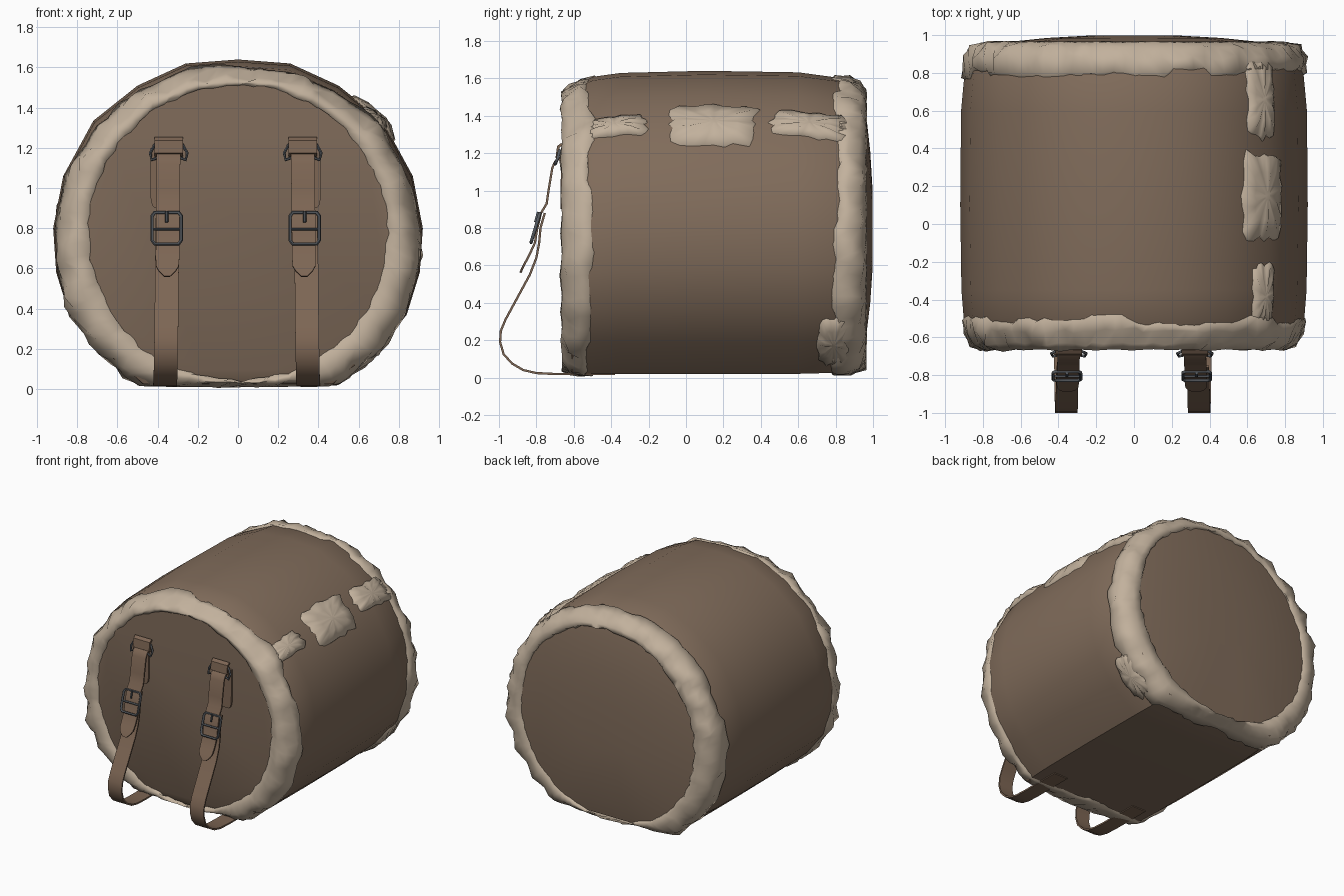
import bpy, bmesh, math, random
from mathutils import Vector

if "Cube" in bpy.data.objects:
    bpy.data.objects.remove(bpy.data.objects["Cube"])

random.seed(7)


def mat(name, col):
    m = bpy.data.materials.new(name)
    m.diffuse_color = (*col, 1)
    m.use_nodes = True
    m.node_tree.nodes["Principled BSDF"].inputs["Base Color"].default_value = m.diffuse_color
    return m


LEATHER = mat("brown_leather", (0.218, 0.150, 0.104))
FUR = mat("cream_fur", (0.54, 0.44, 0.335))
STRAP = mat("strap_leather", (0.205, 0.132, 0.088))
METAL = mat("dark_metal", (0.095, 0.105, 0.118))


def make(name, verts, faces, material, angle=40):
    me = bpy.data.meshes.new(name)
    me.from_pydata([tuple(v) for v in verts], [], faces)
    bm = bmesh.new()
    bm.from_mesh(me)
    bmesh.ops.recalc_face_normals(bm, faces=bm.faces)
    bm.to_mesh(me)
    bm.free()
    me.materials.append(material)
    ob = bpy.data.objects.new(name, me)
    bpy.context.collection.objects.link(ob)
    bpy.ops.object.select_all(action='DESELECT')
    ob.select_set(True)
    bpy.context.view_layer.objects.active = ob
    bpy.ops.object.shade_smooth_by_angle(angle=math.radians(angle))
    return ob


# Flat-bottomed barrel outline (x, z) and profile along y (y, scale, scale centre z)
HALF = [(0, 1.64), (0.26, 1.62), (0.5, 1.51), (0.72, 1.335), (0.87, 1.06), (0.92, 0.8),
        (0.905, 0.58), (0.84, 0.37), (0.7, 0.19), (0.5, 0.02), (0.2, 0.02), (0, 0.02)]
LOOP = HALF + [(-x, z) for x, z in HALF[-2:0:-1]]
PROFILE = [(-0.652, 0.88, 0.65), (-0.61, 0.94, 0.1), (-0.5, 0.98, 0.02), (-0.35, 0.993, 0.02),
           (0.1, 1, 0.02), (0.6, 0.995, 0.02), (0.85, 0.97, 0.25), (0.935, 0.92, 0.5)]
CAP = [(0.957, 0.8, 0.75), (0.985, 0.5, 0.78), (0.998, 0.25, 0.78)]
CZ = 0.8
ANG = [math.atan2(x, z - CZ) for x, z in HALF]


def outline(t):
    """Point on the outline at angle t measured from straight up."""
    t = (t + math.pi) % (2 * math.pi) - math.pi
    a, sg = abs(t), (1 if t >= 0 else -1)
    for i in range(len(ANG) - 1):
        if a <= ANG[i + 1] + 1e-9:
            (x0, z0), (x1, z1) = HALF[i], HALF[i + 1]
            dx, dz = math.sin(a), math.cos(a)
            ex, ez = x1 - x0, z1 - z0
            r = (x0 * ez - (z0 - CZ) * ex) / (dx * ez - dz * ex)
            return sg * r * dx, CZ + r * dz
    return HALF[-1]


def surf(t, y, off=0.0):
    """Point on the barrel side, moved outward by off."""
    s, zc = PROFILE[0][1:] if y < PROFILE[0][0] else PROFILE[-1][1:]
    for (y0, s0, c0), (y1, s1, c1) in zip(PROFILE, PROFILE[1:]):
        if y0 <= y <= y1:
            k = (y - y0) / (y1 - y0)
            s, zc = s0 + k * (s1 - s0), c0 + k * (c1 - c0)
    x, z = outline(t)
    x, z = x * s, zc + (z - zc) * s
    return Vector((x + off * math.sin(t), y, max(0.004, z + off * math.cos(t))))


def tube_faces(rings, n):
    return [(r * n + i, r * n + (i + 1) % n, (r + 1) * n + (i + 1) % n, (r + 1) * n + i)
            for r in range(rings - 1) for i in range(n)]


# Barrel body
rings = PROFILE + CAP
n = len(LOOP)
verts = [(x * s, y, zc + (z - zc) * s) for y, s, zc in rings for x, z in LOOP]
faces = tube_faces(len(rings), n)
faces += [tuple(range(n)), tuple(range((len(rings) - 1) * n, len(rings) * n))]
make("bag_body", verts, faces, LEATHER, 35)


# Ragged fur trim wrapping each end: (blend from cap ellipse to side, y, outward offset, jitter)
def fur_trim(name, section, out):
    n = 96
    tuft = [random.uniform(0.3, 1) for _ in range(n // 4)]
    lump = [tuft[i // 4] * (0.15, 0.6, 1, 0.5)[i % 4] for i in range(n)]
    wave = [random.uniform(-0.028, 0.028) for _ in range(n // 4)]
    verts = []
    for k, (blend, y, off, jit) in enumerate(section):
        for i in range(n):
            t = 2 * math.pi * (i + 0.3 * random.uniform(-1, 1)) / n
            low = 0.3 if abs(t - math.pi) < 0.6 else 1
            h = lump[(i + k) % n] * jit * low
            if blend is None:
                edge = wave[i // 4] * (k >= len(section) - 2)
                p = surf(t, y + edge + random.uniform(-0.01, 0.01), off + h)
                p.y += out * h * 0.6
            else:
                r = 0.735 + random.uniform(-0.012, 0.012)
                inner = Vector((r * math.sin(t), y, 0.775 + r * math.cos(t)))
                p = inner.lerp(surf(t, -0.61 if out < 0 else 0.9), blend)
                p.y = y + out * h * 0.5
            verts.append(p)
    make(name, verts, tube_faces(len(section), n), FUR, 100)


fur_trim("front_fur_trim", [(0, -0.642, 0, 0), (0.12, -0.659, 0, 0.01), (0.6, -0.662, 0, 0.03),
                            (None, -0.625, 0.012, 0.04), (None, -0.56, 0.008, 0.035),
                            (None, -0.515, 0.01, 0.012), (None, -0.49, -0.025, 0)], -1)
fur_trim("back_fur_trim", [(0, 0.945, 0, 0), (0.12, 0.965, 0, 0.01), (0.6, 0.955, 0, 0.03),
                           (None, 0.925, 0.008, 0.05), (None, 0.87, 0.01, 0.045),
                           (None, 0.805, 0.01, 0.015), (None, 0.78, -0.025, 0)], 1)


# Fur patches lying on the right side, y range and angle range in degrees
def fur_patch(name, y0, y1, a0, a1):
    n, verts = 28, []
    wob = [random.uniform(0.88, 1.1) for _ in range(n)]
    for r, h in ((0.1, 0.024), (0.5, 0.022), (0.9, 0.012), (1.0, -0.025)):
        for i in range(n):
            a = 2 * math.pi * i / n
            c, s = math.cos(a), math.sin(a)
            q = r * (wob[i] if r > 0.5 else 1) / (abs(c) ** 7 + abs(s) ** 7) ** (1 / 7)
            t = math.radians((a0 + a1) / 2 + q * s * (a1 - a0) / 2)
            hh = h + (0.008 * math.sin(2.3 * i) if r == 0.5 else 0)
            verts.append(surf(t, (y0 + y1) / 2 + q * c * (y1 - y0) / 2, hh))
    make(name, verts, tube_faces(4, n) + [tuple(range(n))], FUR, 100)


for i, p in enumerate([(-0.57, -0.2, 46, 56), (-0.1, 0.4, 41, 61), (0.44, 0.88, 43.5, 57),
                       (0.70, 0.88, 120, 143)]):
    fur_patch("fur_patch_%d" % (i + 1), *p)


# Strap swept along a (y, z) path; width may vary per point (y, z, width factor)
def ribbon(name, cx, path, width, thick=0.012, shift=0.0):
    verts, m = [], len(path)
    for i, p in enumerate(path):
        a, b = path[max(i - 1, 0)], path[min(i + 1, m - 1)]
        d = Vector((b[0] - a[0], b[1] - a[1])).normalized() * thick / 2
        w = width / 2 * (p[2] if len(p) > 2 else 1)
        x = cx + shift * i / (m - 1)
        for sx, sd in ((-1, 1), (1, 1), (1, -1), (-1, -1)):
            verts.append((x + sx * w, p[0] - d.y * sd, p[1] + d.x * sd))
    faces = tube_faces(m, 4) + [(0, 1, 2, 3), tuple(range(4 * m - 4, 4 * m))]
    make(name, verts, faces, STRAP, 40)


# Metal wire through a list of points
def wire(name, pts, radius, closed=True):
    cu = bpy.data.curves.new(name, 'CURVE')
    cu.dimensions = '3D'
    cu.bevel_depth, cu.bevel_resolution = radius, 1
    cu.use_fill_caps = True
    sp = cu.splines.new('POLY')
    sp.points.add(len(pts) - 1)
    for q, p in zip(sp.points, pts):
        q.co = (*p, 1)
    sp.use_cyclic_u = closed
    cu.materials.append(METAL)
    ob = bpy.data.objects.new(name, cu)
    bpy.context.collection.objects.link(ob)
    bpy.ops.object.select_all(action='DESELECT')
    ob.select_set(True)
    bpy.context.view_layer.objects.active = ob
    bpy.ops.object.convert(target='MESH')
    bpy.ops.object.shade_smooth_by_angle(angle=math.radians(60))


UPPER = [(-0.672, 1.175), (-0.70, 1.155), (-0.715, 1.12), (-0.735, 1.0), (-0.745, 0.93), (-0.775, 0.88),
         (-0.795, 0.80), (-0.808, 0.72), (-0.84, 0.65), (-0.862, 0.61, 0.95), (-0.875, 0.585, 0.7),
         (-0.885, 0.56, 0.25)]
LOWER = [(-0.755, 0.88), (-0.778, 0.80), (-0.785, 0.72), (-0.80, 0.64), (-0.835, 0.55), (-0.90, 0.43),
         (-0.965, 0.31), (-0.99, 0.25), (-0.994, 0.19), (-0.975, 0.125), (-0.93, 0.075),
         (-0.87, 0.04), (-0.80, 0.024), (-0.70, 0.019), (-0.38, 0.019)]

for side, cu, cl in (("left", -0.345, -0.365), ("right", 0.322, 0.352)):
    sg = -1 if cu < 0 else 1
    # Backing pad, loop tab, upper strap with pointed tongue, long lower strap
    ribbon(side + "_strap_pad", cu + sg * 0.022,
           [(-0.661, 1.2), (-0.664, 0.95), (-0.664, 0.915, 0.9), (-0.664, 0.90, 0.7)], 0.135, 0.014)
    ribbon(side + "_loop_tab", cu, [(-0.662, 1.248), (-0.682, 1.235), (-0.69, 1.175), (-0.668, 1.165)], 0.14, 0.016)
    ribbon(side + "_upper_strap", cu, UPPER, 0.118, 0.012, sg * 0.008)
    ribbon(side + "_lower_strap", cl - sg * 0.015, LOWER, 0.118, 0.012, sg * 0.015)
    # D-ring
    wire(side + "_strap_ring", [(cu + x, y, z) for x, y, z in (
        (-0.07, -0.675, 1.215), (0.07, -0.675, 1.215), (0.092, -0.685, 1.175), (0.085, -0.70, 1.14),
        (0.06, -0.695, 1.15), (-0.06, -0.695, 1.15), (-0.085, -0.70, 1.14), (-0.092, -0.685, 1.175))], 0.008)
    # Buckle frame and prong
    c = cu + sg * 0.01
    wire(side + "_buckle", [(c + x, -0.805 + (z - 0.8) * 0.3, z) for x, z in (
        (-0.06, 0.878), (0.06, 0.878), (0.073, 0.86), (0.073, 0.74), (0.06, 0.722),
        (-0.06, 0.722), (-0.073, 0.74), (-0.073, 0.86))], 0.009)
    wire(side + "_buckle_bar", [(c - 0.073, -0.806, 0.795), (c + 0.073, -0.806, 0.795)], 0.007, False)
    wire(side + "_buckle_prong", [(c, -0.806, 0.83), (c, -0.79, 0.885)], 0.008, False)
